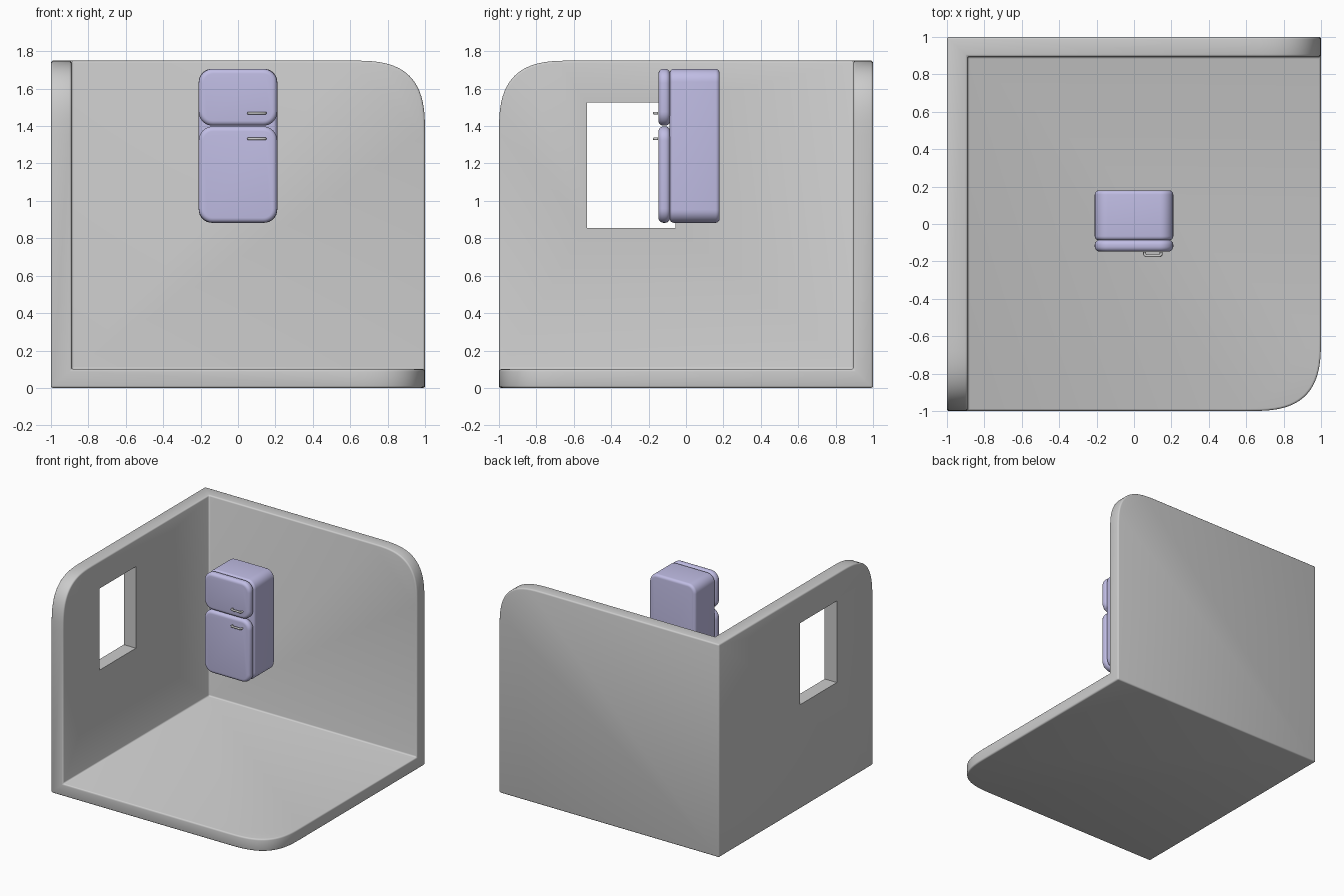
import bpy, bmesh
from math import sin, cos, pi, radians
from mathutils import Vector

if "Cube" in bpy.data.objects:
    bpy.data.objects.remove(bpy.data.objects["Cube"])

purple = bpy.data.materials.new("purple")
purple.diffuse_color = (0.53, 0.51, 0.78, 1)
purple.use_nodes = True
purple.node_tree.nodes["Principled BSDF"].inputs["Base Color"].default_value = purple.diffuse_color


def finish(bm, name, material=None):
    bmesh.ops.recalc_face_normals(bm, faces=bm.faces)
    mesh = bpy.data.meshes.new(name)
    bm.to_mesh(mesh)
    bm.free()
    ob = bpy.data.objects.new(name, mesh)
    bpy.context.collection.objects.link(ob)
    if material:
        mesh.materials.append(material)
    return ob


def activate(ob):
    bpy.ops.object.select_all(action='DESELECT')
    ob.select_set(True)
    bpy.context.view_layer.objects.active = ob


def smooth(ob, angle=35):
    activate(ob)
    bpy.ops.object.shade_smooth_by_angle(angle=radians(angle))


def bevel_sharp(bm, width, segments):
    bm.normal_update()
    edges = [e for e in bm.edges if e.calc_face_angle(0) > radians(35)]
    bmesh.ops.bevel(bm, geom=edges, offset=width, offset_type='OFFSET',
                    segments=segments, profile=0.5, affect='EDGES', clamp_overlap=True)


# Room shell: outer and inner skins of three panels sharing a corner
TX, TY, TZ, TOP = 0.11, 0.105, 0.10, 1.75
SOFT, POWER, STEPS = 0.40, 3.0, 20


def panel(corner, a, b):
    """Quarter-rounded panel outline from corner, spanning vectors a and b."""
    pts = [corner, corner + a]
    ca, cb = a.length - SOFT, b.length - SOFT
    for i in range(STEPS + 1):
        t = pi / 2 * i / STEPS
        u = ca + SOFT * cos(t) ** (2 / POWER) if i < STEPS else ca
        v = cb + SOFT * sin(t) ** (2 / POWER)
        pts.append(corner + a.normalized() * u + b.normalized() * v)
    return pts + [corner + b]


def skin(bm, corner):
    x = Vector((1 - corner.x, 0, 0))
    y = Vector((0, -1 - corner.y, 0))
    z = Vector((0, 0, TOP - corner.z))
    rims = []
    for a, b in ((x, y), (y, z), (z, x)):
        vs = [bm.verts.new(p) for p in panel(corner, a, b)]
        bm.faces.new(vs)
        rims.append(vs[1:])
    return rims


bm = bmesh.new()
outer = skin(bm, Vector((-1, 1, 0)))
inner = skin(bm, Vector((-1 + TX, 1 - TY, TZ)))
for o, n in zip(outer, inner):
    for i in range(len(o) - 1):
        bm.faces.new((o[i], o[i + 1], n[i + 1], n[i]))
bmesh.ops.remove_doubles(bm, verts=bm.verts, dist=1e-5)
bmesh.ops.recalc_face_normals(bm, faces=bm.faces)
bevel_sharp(bm, 0.012, 3)
room = finish(bm, "room_shell")

# Window opening through the left wall
bm = bmesh.new()
bmesh.ops.create_cube(bm, size=1)
for v in bm.verts:
    v.co = Vector((-0.95 + v.co.x * 0.4, -0.2925 + v.co.y * 0.475, 1.19 + v.co.z * 0.67))
cutter = finish(bm, "window_cutter")
cutter.hide_render = True
cut = room.modifiers.new("window", 'BOOLEAN')
cut.object, cut.operation, cut.solver = cutter, 'DIFFERENCE', 'EXACT'
activate(room)
bpy.ops.object.modifier_apply(modifier="window")
bpy.data.objects.remove(cutter)
smooth(room)


# Fridge: rounded-rectangle slabs extruded along y with softened rims
def rounded_slab(name, x0, x1, y0, y1, z0, z1, radius, edge):
    bm = bmesh.new()
    loop = []
    for k, (cx, cz) in enumerate(((x1 - radius, z1 - radius), (x0 + radius, z1 - radius),
                                  (x0 + radius, z0 + radius), (x1 - radius, z0 + radius))):
        for i in range(9):
            t = pi / 2 * (k + i / 8)
            loop.append(bm.verts.new((cx + radius * cos(t), y0, cz + radius * sin(t))))
    face = bm.faces.new(loop)
    ext = bmesh.ops.extrude_face_region(bm, geom=[face], use_keep_orig=True)
    bmesh.ops.translate(bm, vec=(0, y1 - y0, 0),
                        verts=[g for g in ext["geom"] if isinstance(g, bmesh.types.BMVert)])
    bmesh.ops.recalc_face_normals(bm, faces=bm.faces)
    bevel_sharp(bm, edge, 5)
    ob = finish(bm, name, purple)
    smooth(ob)


rounded_slab("fridge_body", -0.21, 0.21, -0.087, 0.18, 0.883, 1.706, 0.07, 0.022)
rounded_slab("freezer_door", -0.21, 0.21, -0.147, -0.085, 1.402, 1.706, 0.075, 0.026)
rounded_slab("fridge_door", -0.21, 0.21, -0.147, -0.085, 0.883, 1.398, 0.075, 0.026)


# Bent bar handles
for name, z in (("freezer_handle", 1.469), ("fridge_handle", 1.332)):
    curve = bpy.data.curves.new(name, 'CURVE')
    curve.dimensions = '3D'
    curve.bevel_depth, curve.bevel_resolution, curve.use_fill_caps = 0.008, 3, True
    path = ((0.057, -0.150), (0.057, -0.163), (0.064, -0.170),
            (0.138, -0.170), (0.145, -0.163), (0.145, -0.150))
    spline = curve.splines.new('POLY')
    spline.points.add(len(path) - 1)
    for p, (x, y) in zip(spline.points, path):
        p.co = (x, y, z, 1)
    bpy.context.collection.objects.link(bpy.data.objects.new(name, curve))
